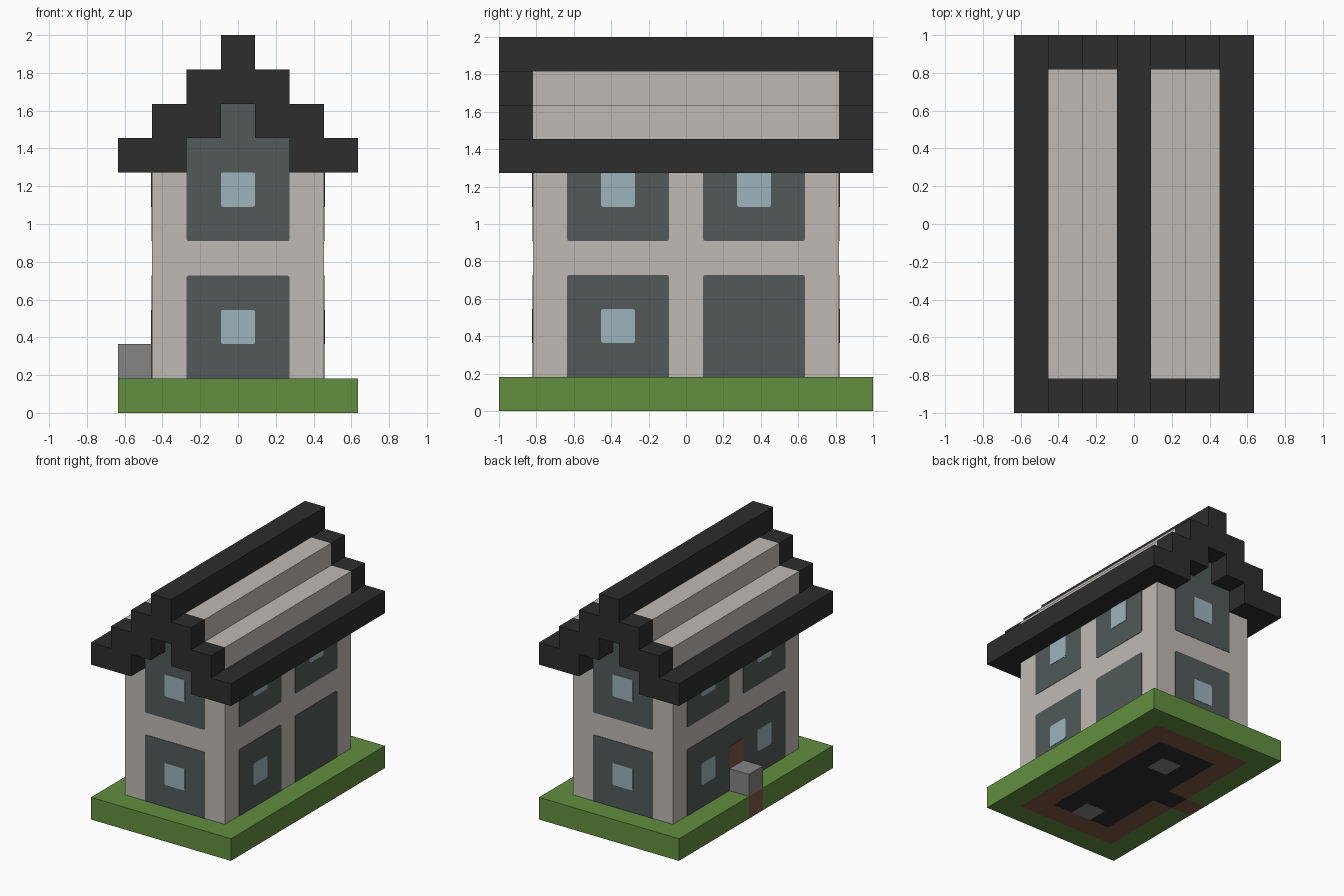
import bpy
import bmesh
from mathutils import Matrix, Vector

old = bpy.data.objects.get("Cube")
if old:
    bpy.data.objects.remove(old, do_unlink=True)

U = 2 / 11          # one building block
THIN = 0.003        # thickness of painted plates


def material(name, hex_code):
    srgb = [int(hex_code[i:i + 2], 16) / 255 for i in (0, 2, 4)]
    lin = [c / 12.92 if c <= 0.04045 else ((c + 0.055) / 1.055) ** 2.4 for c in srgb]
    mat = bpy.data.materials.new(name)
    mat.use_nodes = True
    mat.diffuse_color = (*lin, 1)
    bsdf = next(n for n in mat.node_tree.nodes if n.type == 'BSDF_PRINCIPLED')
    bsdf.inputs["Base Color"].default_value = (*lin, 1)
    bsdf.inputs["Roughness"].default_value = 0.9
    return mat


plaster = material("plaster", "c0bab4")
slate = material("dark_panel", "515a59")
glass = material("pale_glass", "9cb4bc")
black = material("black_timber", "2d2d2d")
grass = material("grass", "628f3f")
brown = material("brown_wood", "7f5843")
stone = material("grey_stone", "858585")


def finish(name, bm, *mats):
    bmesh.ops.recalc_face_normals(bm, faces=bm.faces)
    mesh = bpy.data.meshes.new(name)
    bm.to_mesh(mesh)
    bm.free()
    for mat in mats:
        mesh.materials.append(mat)
    obj = bpy.data.objects.new(name, mesh)
    bpy.context.collection.objects.link(obj)
    return obj


def block(name, lo, hi, mat):
    """Box between two corners given in blocks."""
    lo, hi = Vector(lo) * U, Vector(hi) * U
    bm = bmesh.new()
    place = Matrix.Translation((lo + hi) / 2) @ Matrix.Diagonal((*(hi - lo), 1))
    bmesh.ops.create_cube(bm, size=1, matrix=place)
    return finish(name, bm, mat)


def extrusion(name, half, y0, y1, mat):
    """Mirror a half outline across x = 0 and extrude it along y."""
    outline = half + [(-x, z) for x, z in reversed(half)]
    bm = bmesh.new()
    face = bm.faces.new([bm.verts.new((x * U, y0 * U, z * U)) for x, z in outline])
    new = bmesh.ops.extrude_face_region(bm, geom=[face])["geom"]
    verts = [v for v in new if isinstance(v, bmesh.types.BMVert)]
    bmesh.ops.translate(bm, vec=(0, (y1 - y0) * U, 0), verts=verts)
    return finish(name, bm, mat)


def plate(name, side, centre, width, z0, z1, mat, layer=1):
    """Thin soft-cornered plate on the wall facing the given direction."""
    t = THIN * layer
    dist = 4.5 if side in ("front", "back") else 2.5
    sign = -1 if side in ("front", "right") else 1
    lengthwise = side in ("left", "right")
    bm = bmesh.new()
    size = Matrix.Diagonal((width * U, t, (z1 - z0) * U, 1))
    bmesh.ops.create_cube(bm, size=1, matrix=size)
    edges = [e for e in bm.edges
             if abs(e.verts[0].co.y - e.verts[1].co.y) > t / 2]
    bmesh.ops.bevel(bm, geom=edges, offset=0.012, segments=2, profile=0.5,
                    affect='EDGES')
    offset = sign * (dist * U + t / 2)
    z = (z0 + z1) / 2 * U
    if lengthwise:
        bm.transform(Matrix(((0, 1, 0, 0), (1, 0, 0, 0), (0, 0, 1, 0), (0, 0, 0, 1))))
        bm.transform(Matrix.Translation((offset, centre * U, z)))
    else:
        bm.transform(Matrix.Translation((centre * U, offset, z)))
    return finish(f"{side}_{name}", bm, mat)


# Lawn slab, with the floor plan showing on its underside
bm = bmesh.new()
grid = bmesh.ops.create_grid(bm, x_segments=7, y_segments=11, size=0.5,
                             matrix=Matrix.Diagonal((7 * U, 11 * U, 1, 1)))
new = bmesh.ops.extrude_face_region(bm, geom=list(bm.faces), use_keep_orig=True)["geom"]
bmesh.ops.translate(bm, vec=(0, 0, U),
                    verts=[v for v in new if isinstance(v, bmesh.types.BMVert)])
GRASS, BROWN, BLACK, STONE = range(4)
for face in bm.faces:
    c = face.calc_center_median() / U
    x, y = round(c.x), round(c.y)
    face.material_index = GRASS
    if c.z < 0.1:
        if abs(x) <= 2 and abs(y) <= 4:
            face.material_index = BROWN
        if (abs(x) <= 1 and abs(y) <= 3) or (x == -2 and y == 0):
            face.material_index = BLACK
        if x == 0 and y in (2, -3):
            face.material_index = STONE
    if c.z < 0.9 and c.x < -2.9 and y == 0:
        face.material_index = BROWN
finish("lawn_slab", bm, grass, brown, black, stone)

# House body with the stepped roof slopes
extrusion("house_body", [(2.5, 1), (2.5, 9), (1.5, 9), (1.5, 10)], -4.5, 4.5, plaster)

# Black roof edging
gable = [(0.5, 11), (0.5, 10), (1.5, 10), (1.5, 9), (2.5, 9), (2.5, 8), (3.5, 8),
         (3.5, 7), (1.5, 7), (1.5, 8), (0.5, 8), (0.5, 9)]
extrusion("front_gable", gable, -5.5, -4.5, black)
extrusion("back_gable", gable, 4.5, 5.5, black)
block("roof_ridge", (-0.5, -4.5, 10), (0.5, 4.5, 11), black)
block("left_eave", (2.5, -4.5, 7), (3.5, 4.5, 8), black)
block("right_eave", (-3.5, -4.5, 7), (-2.5, 4.5, 8), black)

# Front and back panels and windows
for side in ("front", "back"):
    plate("lower_panel", side, 0, 3, 0.8, 4, slate)
    plate("upper_panel", side, 0, 3, 5, 8.2, slate)
    plate("peak_panel", side, 0, 1, 7.8, 9.2, slate)
    plate("lower_window", side, 0, 1, 2, 3, glass, 2)
    plate("upper_window", side, 0, 1, 6, 7, glass, 2)

# Upper floor of both long walls, tucked under the eaves
for side in ("left", "right"):
    for y in (-2, 2):
        plate("upper_panel", side, y, 3, 5, 7.2, slate)
        plate("upper_window", side, y, 1, 6, 7.2, glass, 2)

# Ground floor of the long walls
for y in (-2, 2):
    plate("lower_panel", "left", y, 3, 0.8, 4, slate)
    plate("lower_window", "right", y, 1, 2, 3, glass, 2)
plate("lower_window", "left", -2, 1, 2, 3, glass, 2)
plate("lower_panel", "right", 0, 7, 0.8, 4, slate)

# Entrance
plate("door", "right", 0, 1, 0.8, 3, brown, 2)
block("door_step", (-3.5, -0.5, 1), (-2.5, 0.5, 2), stone)
